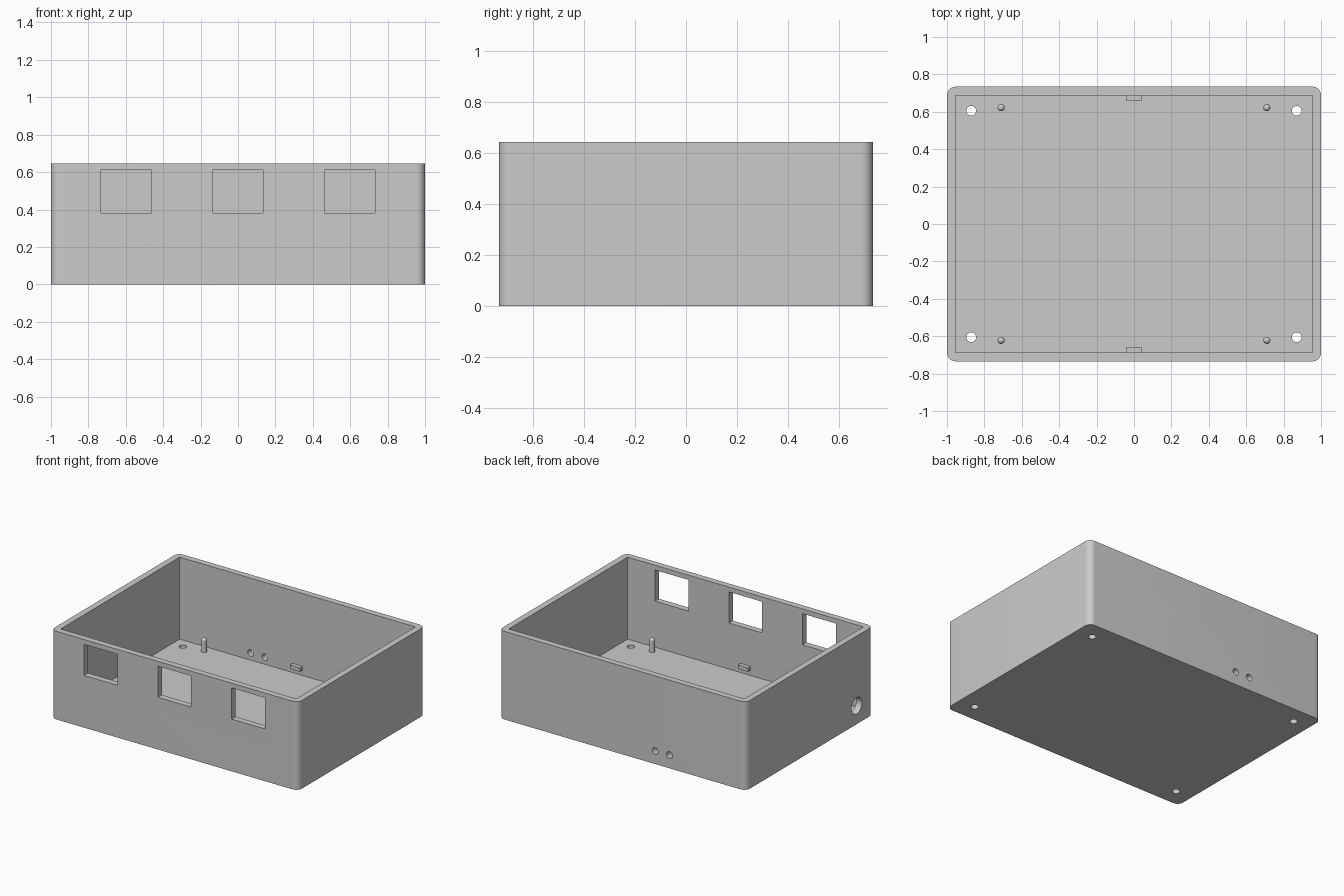
import bpy, bmesh, math
from mathutils import Matrix, Vector

if "Cube" in bpy.data.objects:
    bpy.data.objects.remove(bpy.data.objects["Cube"], do_unlink=True)

W, D, H = 2.0, 1.468, 0.645      # outer size
WALL, FLOOR = 0.046, 0.045

grey = bpy.data.materials.new("light grey plastic")
grey.use_nodes = True
colour = (0.6, 0.6, 0.6, 1)
grey.diffuse_color = colour
grey.node_tree.nodes["Principled BSDF"].inputs["Base Color"].default_value = colour


def finish(name, bm):
    bmesh.ops.recalc_face_normals(bm, faces=bm.faces[:])
    mesh = bpy.data.meshes.new(name)
    bm.to_mesh(mesh)
    bm.free()
    mesh.materials.append(grey)
    obj = bpy.data.objects.new(name, mesh)
    bpy.context.scene.collection.objects.link(obj)
    return obj


def select(obj):
    bpy.ops.object.select_all(action='DESELECT')
    obj.select_set(True)
    bpy.context.view_layer.objects.active = obj


def smooth(obj):
    select(obj)
    bpy.ops.object.shade_smooth_by_angle(angle=math.radians(30))


def box(name, lo, hi, corner=0.0):
    """Box between two corners, optionally with rounded upright edges."""
    lo, hi = Vector(lo), Vector(hi)
    bm = bmesh.new()
    bmesh.ops.create_cube(bm, size=1)
    for v in bm.verts:
        v.co = (lo + hi) / 2 + v.co * (hi - lo)
    if corner:
        upright = [e for e in bm.edges
                   if abs(e.verts[0].co.z - e.verts[1].co.z) > 0.01]
        bmesh.ops.bevel(bm, geom=upright, offset=corner, segments=8,
                        profile=0.5, affect='EDGES')
    return finish(name, bm)


def drill(centre, radius, length, axis):
    """Cylindrical cutter along the given axis."""
    turn = Vector((0, 0, 1)).rotation_difference(Vector(axis)).to_matrix().to_4x4()
    bm = bmesh.new()
    bmesh.ops.create_cone(bm, cap_ends=True, segments=32, radius1=radius,
                          radius2=radius, depth=length,
                          matrix=Matrix.Translation(centre) @ turn)
    return finish("hole_cutter", bm)


def cut(target, cutter):
    cutter.hide_render = True
    mod = target.modifiers.new("cut", 'BOOLEAN')
    mod.operation, mod.solver, mod.object = 'DIFFERENCE', 'EXACT', cutter
    select(target)
    bpy.ops.object.modifier_apply(modifier=mod.name)
    bpy.data.objects.remove(cutter, do_unlink=True)


# Open-topped case with rounded outer corners and a square cavity
case = box("case_shell", (-W/2, -D/2, 0), (W/2, D/2, H), corner=WALL)
cut(case, box("cavity_cutter", (-W/2 + WALL, -D/2 + WALL, FLOOR),
              (W/2 - WALL, D/2 - WALL, H + 0.2)))

# Three windows through the front wall
for x in (-0.597, 0, 0.597):
    cut(case, box("window_cutter", (x - 0.135, -D/2 - 0.1, 0.382),
                  (x + 0.135, -D/2 + 0.1, 0.61)))

# Screw holes in the floor corners
for x in (-0.87, 0.87):
    for y in (-0.605, 0.605):
        cut(case, drill((x, y, FLOOR/2), 0.026, 0.2, (0, 0, 1)))

# Two small cable holes at the back, one large socket hole at the side
for x in (-0.265, -0.38):
    cut(case, drill((x, D/2 - WALL/2, 0.097), 0.024, 0.15, (0, 1, 0)))
cut(case, drill((-W/2 + WALL/2, -0.545, 0.135), 0.06, 0.15, (1, 0, 0)))
smooth(case)

# Round-topped locating pins, turned from a profile
PIN_R, PIN_TOP = 0.019, 0.147
for side, x in (("right", -0.71), ("left", 0.71)):
    for end, y in (("front", -0.622), ("back", 0.622)):
        bm = bmesh.new()
        dome = [i * math.pi / 16 for i in range(9)]
        points = [(PIN_R, FLOOR - 0.01)] + [
            (PIN_R * math.cos(a), PIN_TOP - PIN_R + PIN_R * math.sin(a)) for a in dome]
        verts = [bm.verts.new((r, 0, z)) for r, z in points]
        edges = [bm.edges.new(pair) for pair in zip(verts, verts[1:])]
        bmesh.ops.spin(bm, geom=verts + edges, cent=(0, 0, 0), axis=(0, 0, 1),
                       angle=2 * math.pi, steps=24)
        bmesh.ops.remove_doubles(bm, verts=bm.verts[:], dist=0.0005)
        bmesh.ops.translate(bm, verts=bm.verts[:], vec=(x, y, 0))
        smooth(finish(f"{end}_{side}_pin", bm))

# Small board clips on the front and back walls
inner = D/2 - WALL
for name, s in (("front_clip", -1), ("back_clip", 1)):
    ys = sorted((s * (inner - 0.031), s * (inner + 0.01)))
    box(name, (-0.04, ys[0], 0.084), (0.04, ys[1], 0.112))
